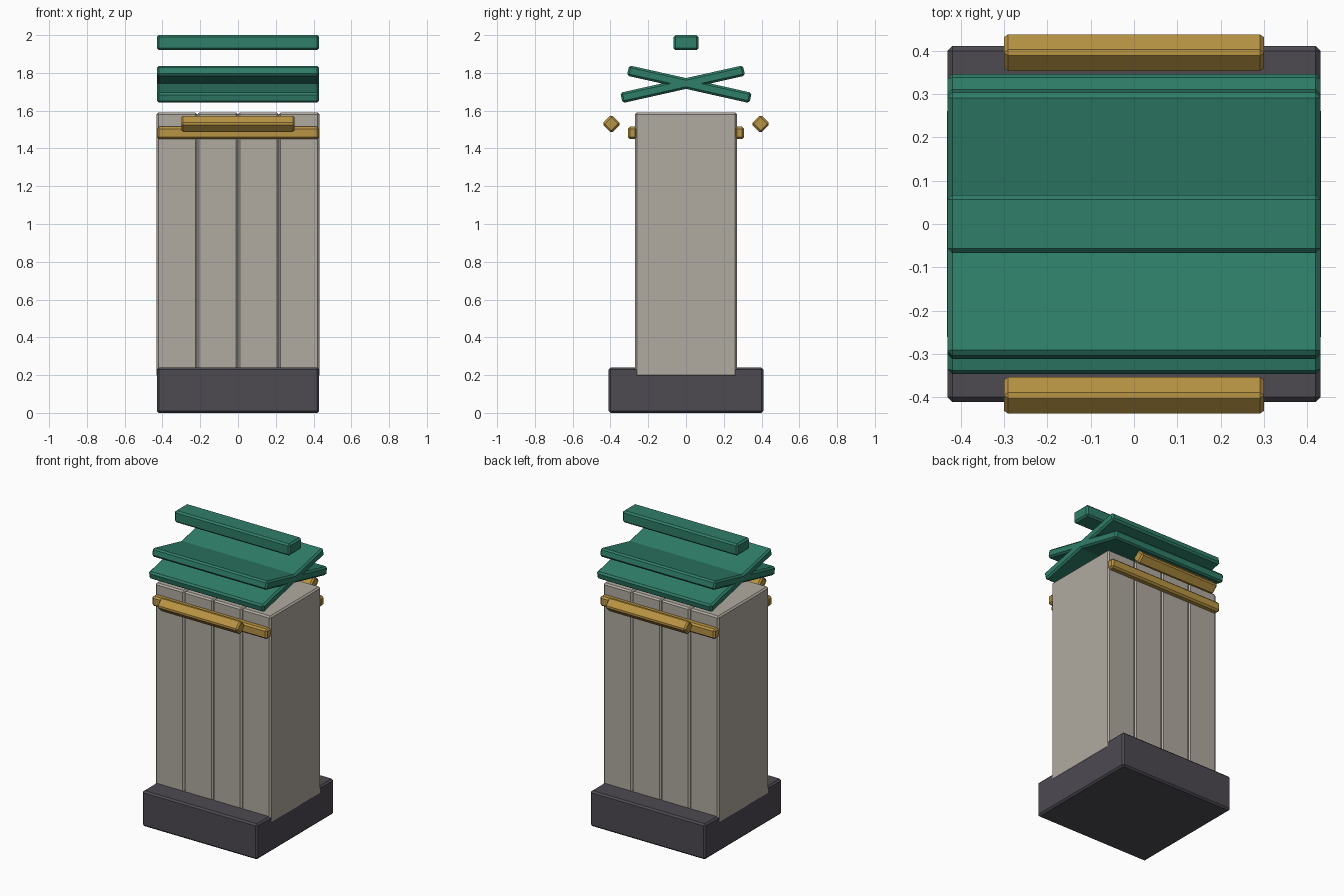
import bpy
from math import radians

cube = bpy.data.objects.get("Cube")
if cube:
    bpy.data.objects.remove(cube, do_unlink=True)


def make_material(name, color):
    mat = bpy.data.materials.new(name)
    mat.use_nodes = True
    mat.diffuse_color = (*color, 1)
    bsdf = next(n for n in mat.node_tree.nodes if n.type == 'BSDF_PRINCIPLED')
    bsdf.inputs["Base Color"].default_value = (*color, 1)
    return mat


stone = make_material("warm grey stone", (0.434, 0.402, 0.352))
slate = make_material("dark slate", (0.074, 0.068, 0.083))
green = make_material("green roof", (0.028, 0.21, 0.14))
gold = make_material("gold trim", (0.479, 0.296, 0.056))


def block(name, center, size, mat, tilt=0, bevel=0.011):
    """Chamfered box, tilted about the x axis."""
    bpy.ops.mesh.primitive_cube_add(size=1, location=center)
    obj = bpy.context.object
    obj.name = name
    for v in obj.data.vertices:
        v.co = [c * s for c, s in zip(v.co, size)]
    obj.rotation_euler.x = tilt
    obj.data.materials.append(mat)
    mod = obj.modifiers.new("chamfer", 'BEVEL')
    mod.width = bevel
    mod.segments = 1
    return obj


WIDTH = 0.86

# Plinth
block("base", (0, 0, 0.12), (WIDTH, 0.82, 0.24), slate)

# Body of four upright planks, a hair wider than the plinth
plank = (WIDTH + 0.003) / 4
for i in range(4):
    block(f"wall_plank_{i + 1}", ((i - 1.5) * plank, 0, 0.89),
          (plank, 0.54, 1.4), stone, bevel=0.01)

# Trim and crossed roof panels, mirrored front to back
for side, label in ((-1, "front"), (1, "back")):
    block(f"{label}_trim", (0, side * 0.283, 1.482), (WIDTH, 0.05, 0.066), gold)
    block(f"{label}_diamond_bar", (0, side * 0.395, 1.53),
          (0.6, 0.07, 0.07), gold, tilt=radians(45), bevel=0.01)
    block(f"{label}_roof_panel", (0, side * 0.0175, 1.74),
          (WIDTH, 0.665, 0.056), green, tilt=-side * 0.22)

# Ridge beam
block("ridge_beam", (0, 0, 1.96), (WIDTH, 0.134, 0.08), green)
